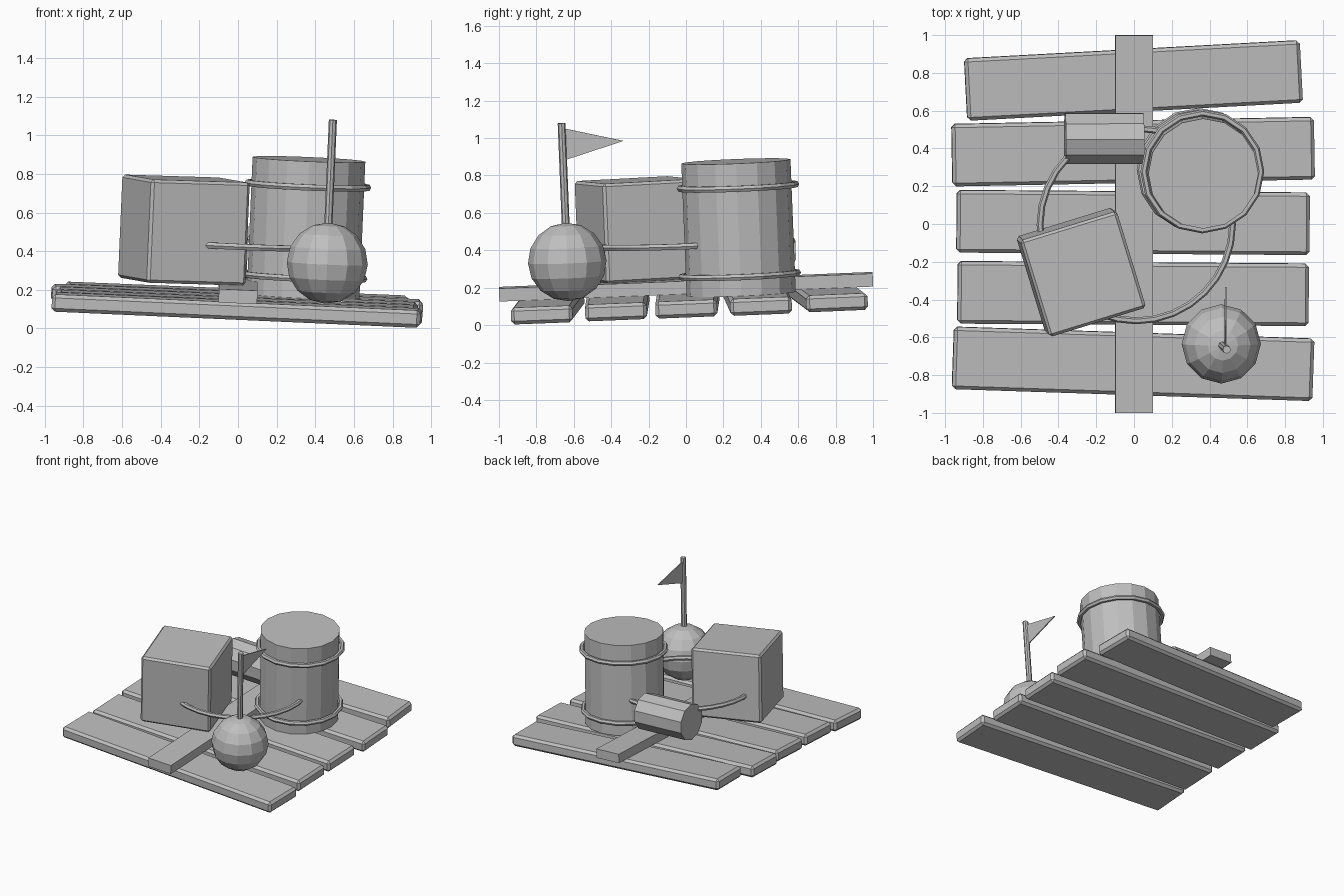
import bpy, bmesh, math
from mathutils import Matrix, Vector

if "Cube" in bpy.data.objects:
    bpy.data.objects.remove(bpy.data.objects["Cube"])

# The whole raft rolls and pitches slightly, as if afloat
ROLL, PITCH = 0.043, 0.040
TILT = Matrix.Rotation(PITCH, 4, 'X') @ Matrix.Rotation(ROLL, 4, 'Y')

grey = bpy.data.materials.new("plain_grey")
grey.diffuse_color = (0.52, 0.52, 0.52, 1)
grey.use_nodes = True
grey.node_tree.nodes["Principled BSDF"].inputs["Base Color"].default_value = grey.diffuse_color


def place(x, y, h, turn=0.0):
    """Put a part at x, y and height h above the tilted base plane."""
    return (Matrix.Translation((x, y, h - ROLL * x + PITCH * y)) @ TILT
            @ Matrix.Rotation(math.radians(turn), 4, 'Z'))


def finish(name, bm, matrix):
    bmesh.ops.recalc_face_normals(bm, faces=bm.faces[:])
    mesh = bpy.data.meshes.new(name)
    bm.to_mesh(mesh)
    bm.free()
    mesh.materials.append(grey)
    obj = bpy.data.objects.new(name, mesh)
    obj.matrix_world = matrix
    bpy.context.collection.objects.link(obj)
    return obj


def box(name, size, matrix, bevel=0.0):
    bm = bmesh.new()
    bmesh.ops.create_cube(bm, size=1)
    bmesh.ops.scale(bm, vec=Vector(size), verts=bm.verts[:])
    if bevel:
        bmesh.ops.bevel(bm, geom=bm.edges[:], offset=bevel, segments=1,
                        profile=0.5, affect='EDGES')
    return finish(name, bm, matrix)


def cylinder(name, radius, depth, sides, matrix):
    bm = bmesh.new()
    bmesh.ops.create_cone(bm, cap_ends=True, segments=sides, radius1=radius,
                          radius2=radius, depth=depth)
    return finish(name, bm, matrix)


def ring(name, major, minor, sides, matrix, tube_sides=6):
    bm = bmesh.new()
    loops = []
    for i in range(sides):
        a = 2 * math.pi * i / sides
        loop = []
        for j in range(tube_sides):
            t = 2 * math.pi * j / tube_sides
            r = major + minor * math.cos(t)
            loop.append(bm.verts.new((r * math.cos(a), r * math.sin(a),
                                      minor * math.sin(t))))
        loops.append(loop)
    for i in range(sides):
        p, q = loops[i], loops[(i + 1) % sides]
        for j in range(tube_sides):
            k = (j + 1) % tube_sides
            bm.faces.new((p[j], q[j], q[k], p[k]))
    return finish(name, bm, matrix)


# Deck planks: centre x, centre y, length, turn in degrees
planks = [(-0.005, -0.740, 1.91, -2.0),
          (-0.005, -0.368, 1.86, -0.5),
          (-0.005, 0.008, 1.87, -0.5),
          (-0.005, 0.383, 1.92, 1.0),
          (-0.003, 0.760, 1.78, 3.0)]
for n, (x, y, length, turn) in enumerate(planks, 1):
    box(f"deck_plank_{n}", (length, 0.33, 0.09), place(x, y, 0.125, turn), 0.018)

# Beam across the planks
box("cross_beam", (0.2, 2.0, 0.07), place(0, 0, 0.205))

# Crate
box("crate", (0.535, 0.535, 0.535), place(-0.28, -0.255, 0.507, 17.0), 0.015)

# Barrel with two hoops
cylinder("barrel", 0.292, 0.71, 16, place(0.352, 0.281, 0.525))
ring("upper_hoop", 0.31, 0.018, 16, place(0.362, 0.278, 0.746))
ring("lower_hoop", 0.31, 0.018, 16, place(0.342, 0.287, 0.272))

# Rope loop around the cargo
ring("rope_loop", 0.51, 0.018, 32, place(0.012, -0.003, 0.443))

# Small log lying on the beam
cylinder("small_log", 0.14, 0.415, 10,
         place(-0.158, 0.453, 0.373) @ Matrix.Rotation(math.pi / 2, 4, 'Y')
         @ Matrix.Rotation(math.pi / 2, 4, 'Z'))

# Buoy ball
bm = bmesh.new()
bmesh.ops.create_uvsphere(bm, u_segments=12, v_segments=8, radius=0.21)
finish("buoy", bm, place(0.462, -0.635, 0.383))

# Flag pole and pennant
cylinder("flag_pole", 0.021, 0.56, 8, place(0.479, -0.654, 0.847))
bm = bmesh.new()
outline = [(0.0, 0.083), (0.31, 0.005), (0.0, -0.083)]
front = [bm.verts.new((-0.004, y, z)) for y, z in outline]
back = [bm.verts.new((0.004, y, z)) for y, z in outline]
bm.faces.new(front)
bm.faces.new(back[::-1])
for i in range(3):
    k = (i + 1) % 3
    bm.faces.new((front[i], back[i], back[k], front[k]))
finish("pennant", bm, place(0.485, -0.643, 1.014))
